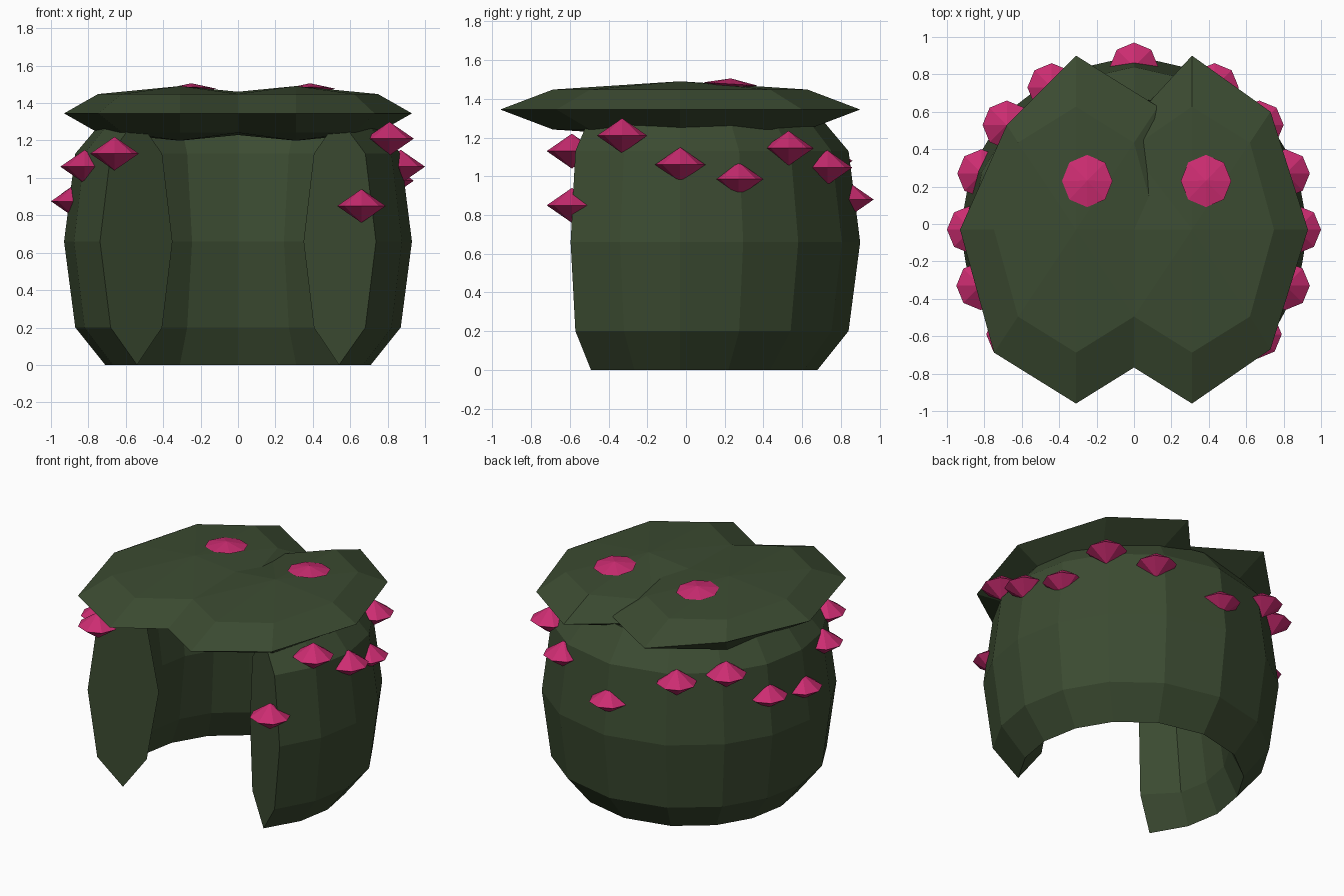
import bpy, bmesh
from math import radians, cos, sin
from mathutils import Vector, Matrix

cube = bpy.data.objects.get("Cube")
if cube:
    bpy.data.objects.remove(cube, do_unlink=True)

CENTRE_Y = -0.03


def material(name, rgb):
    mat = bpy.data.materials.new(name)
    mat.use_nodes = True
    mat.diffuse_color = (*rgb, 1)
    mat.node_tree.nodes["Principled BSDF"].inputs["Base Color"].default_value = (*rgb, 1)
    return mat


green = material("dark_green", (0.044, 0.07, 0.031))
pink = material("pink", (0.6, 0.025, 0.165))


def finish(bm, name, mat):
    bmesh.ops.recalc_face_normals(bm, faces=bm.faces)
    mesh = bpy.data.meshes.new(name)
    bm.to_mesh(mesh)
    bm.free()
    mesh.materials.append(mat)
    obj = bpy.data.objects.new(name, mesh)
    bpy.context.collection.objects.link(obj)
    return obj


def ball(bm, v, size, place, tilt=0):
    """Eight-sided ellipsoid added to bm; returns its vertices."""
    matrix = (Matrix.Translation(place) @ Matrix.Rotation(radians(tilt), 4, "X")
              @ Matrix.Diagonal((*size, 1)))
    return bmesh.ops.create_uvsphere(bm, u_segments=8, v_segments=v, radius=1,
                                     matrix=matrix)["verts"]


# Barrel wall, open at the front: a lens-shaped section swept round
# (radius, height, end angle, end radius scale)
section = [
    (0.71, 0.0, 40.5, 1), (0.87, 0.2, 38.5, 1), (0.93, 0.66, 37.5, 1),
    (0.87, 1.13, 38.5, 1), (0.71, 1.32, 40.5, 1),
    (0.62, 1.13, 44, 0.91), (0.56, 0.66, 44, 0.87), (0.62, 0.2, 44, 0.91),
]
quarter = [-19.5, 0, 20.5, 41, 64]
angles = quarter + [90] + [180 - a for a in reversed(quarter)]


def wall_loop(bm, spots):
    return [bm.verts.new((r * cos(radians(a)), r * sin(radians(a)) + CENTRE_Y, z))
            for r, a, z in spots]


bm = bmesh.new()
loops = [wall_loop(bm, [(r * s, -end, z) for r, z, end, s in section])]
for a in angles:
    loops.append(wall_loop(bm, [(r, a, z) for r, z, end, s in section]))
loops.append(wall_loop(bm, [(r * s, 180 + end, z) for r, z, end, s in section]))
n = len(section)
for a, b in zip(loops, loops[1:]):
    for i in range(n):
        j = (i + 1) % n
        bm.faces.new((a[i], a[j], b[j], b[i]))
bm.faces.new(loops[0])
bm.faces.new(loops[-1])
finish(bm, "barrel_wall", green)

# Two overlapping flattened lids, with a few corners pulled in
LID_Z = 1.345
lids = {
    "left_lid": (0.31, [((-0.13, 0.63, LID_Z), (-0.05, 0.51, 1.3)),
                        ((0, 0.435, 1.45), (-0.02, 0.4, 1.41)),
                        ((0.75, 0.63, LID_Z), (0.73, 0.6, LID_Z)),
                        ((0.75, -0.69, LID_Z), (0.73, -0.67, LID_Z))]),
    "right_lid": (-0.31, [((-0.75, 0.63, LID_Z), (-0.68, 0.53, LID_Z))]),
}
for name, (x, moves) in lids.items():
    bm = bmesh.new()
    verts = ball(bm, 4, (0.62, 0.93, 0.146), (x, CENTRE_Y, LID_Z))
    for corner, target in moves:
        spot = Vector(corner)
        min(verts, key=lambda v: (v.co - spot).length).co = target
    finish(bm, name, green)

# Faceted studs round the wall
studs = [
    (0.66, -0.59, 0.85), (0.81, -0.33, 1.21), (0.87, -0.03, 1.06),
    (0.81, 0.27, 0.985), (0.67, 0.53, 1.145), (0.43, 0.73, 1.045),
    (0, 0.84, 0.88), (-0.44, 0.73, 1.08), (-0.68, 0.53, 1.125),
    (-0.815, 0.27, 0.915), (-0.87, -0.03, 0.875), (-0.82, -0.33, 1.06),
    (-0.66, -0.59, 1.13),
]
bm = bmesh.new()
for place in studs:
    ball(bm, 2, (0.13, 0.13, 0.09), place)
finish(bm, "wall_studs", pink)

# Flatter studs lying along the slope of the lids
bm = bmesh.new()
for x in (-0.25, 0.385):
    ball(bm, 2, (0.135, 0.14, 0.029), (x, 0.23, 1.477), -3.5)
finish(bm, "lid_studs", pink)
